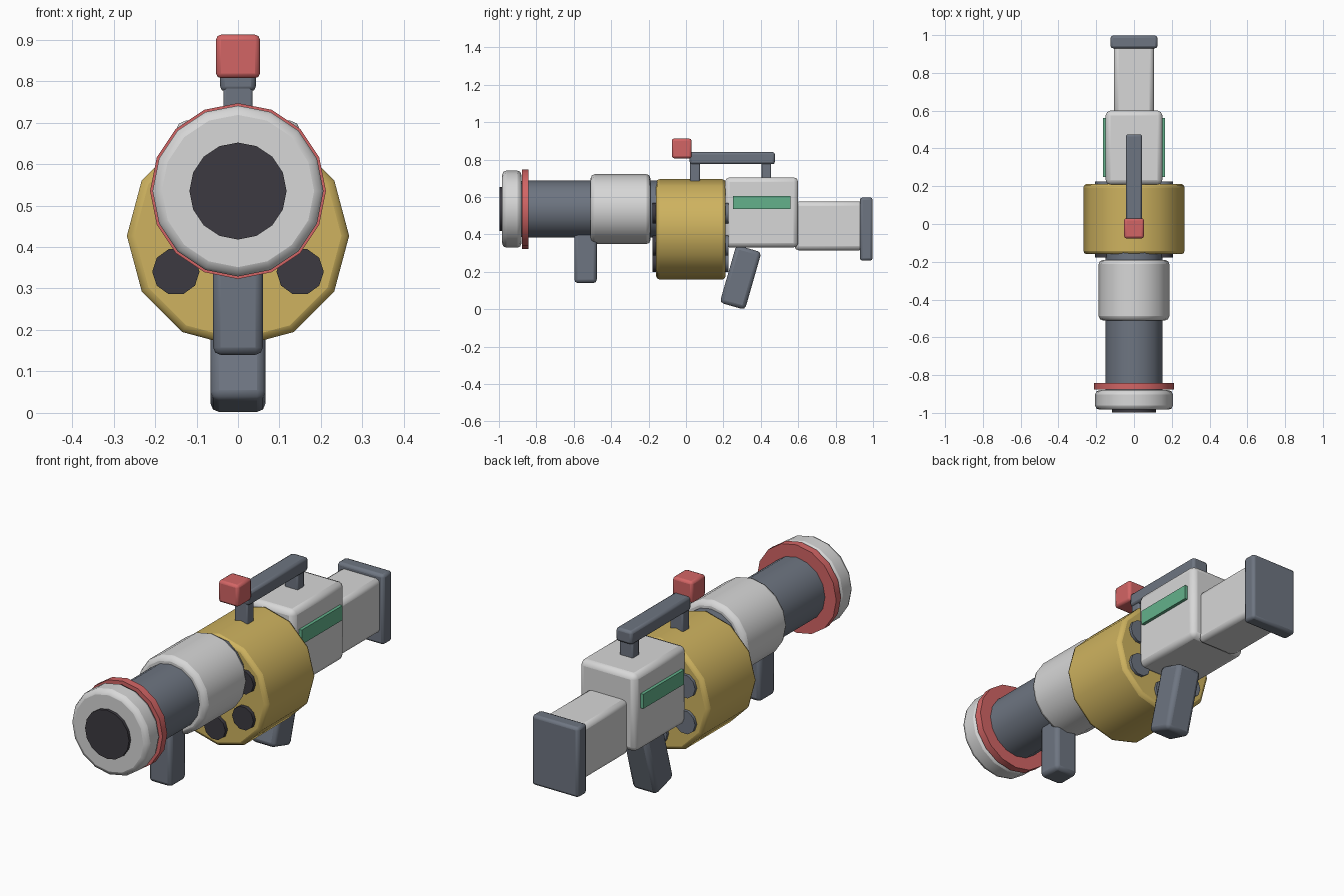
import bpy, bmesh, math
from mathutils import Matrix, Vector

if "Cube" in bpy.data.objects:
    bpy.data.objects.remove(bpy.data.objects["Cube"])


def mat(name, r, g, b):
    m = bpy.data.materials.new(name)
    m.diffuse_color = (r, g, b, 1)
    m.use_nodes = True
    m.node_tree.nodes["Principled BSDF"].inputs["Base Color"].default_value = m.diffuse_color
    return m


WHITE = mat("light grey", 0.68, 0.68, 0.68)
GREY = mat("slate grey", 0.155, 0.178, 0.22)
YELLOW = mat("mustard", 0.62, 0.45, 0.115)
RED = mat("soft red", 0.65, 0.13, 0.13)
GREEN = mat("mint green", 0.125, 0.44, 0.26)
BLACK = mat("charcoal", 0.045, 0.042, 0.052)


def finish(name, bm, material, bevel, segments=2):
    me = bpy.data.meshes.new(name)
    bm.to_mesh(me)
    bm.free()
    ob = bpy.data.objects.new(name, me)
    bpy.context.collection.objects.link(ob)
    me.materials.append(material)
    if bevel:
        b = ob.modifiers.new("bevel", 'BEVEL')
        b.width = bevel
        b.segments = segments
        b.limit_method = 'ANGLE'
        b.angle_limit = math.radians(50)
    bpy.context.view_layer.objects.active = ob
    for o in bpy.context.selected_objects:
        o.select_set(False)
    ob.select_set(True)
    bpy.ops.object.shade_smooth_by_angle(angle=math.radians(40))
    return ob


def box(name, x, y, z, material, bevel=0.02, tilt=0):
    """Box from (min, max) ranges, optionally tilted about x."""
    bm = bmesh.new()
    bmesh.ops.create_cube(bm, size=1)
    size = Vector((x[1] - x[0], y[1] - y[0], z[1] - z[0]))
    mid = Vector((sum(x) / 2, sum(y) / 2, sum(z) / 2))
    bmesh.ops.transform(bm, verts=bm.verts, matrix=Matrix.Translation(mid)
                        @ Matrix.Rotation(math.radians(tilt), 4, 'X') @ Matrix.Diagonal(size).to_4x4())
    return finish(name, bm, material, bevel)


def tube(name, y0, y1, r, z, material, sides=16, bevel=0.0, x=0):
    """Cylinder along y with a vertex on the x axis."""
    bm = bmesh.new()
    m = (Matrix.Translation((x, (y0 + y1) / 2, z)) @ Matrix.Rotation(math.pi / 2, 4, 'X')
         @ Matrix.Rotation(math.pi / 2, 4, 'Z'))
    bmesh.ops.create_cone(bm, cap_ends=True, segments=sides, radius1=r, radius2=r,
                          depth=y1 - y0, matrix=m)
    return finish(name, bm, material, bevel)


# Barrel and muzzle
AXIS = 0.535
tube("bore", -0.997, -0.95, 0.117, AXIS, BLACK)
tube("muzzle", -0.983, -0.88, 0.206, AXIS, WHITE, bevel=0.022)
tube("muzzle_ring", -0.877, -0.841, 0.212, AXIS, RED)
tube("ring_core", -0.9, -0.83, 0.15, AXIS, GREY)
tube("barrel", -0.86, -0.1, 0.152, AXIS, GREY)
tube("barrel_sleeve", -0.51, -0.19, 0.187, AXIS, WHITE, bevel=0.022)

# Drum with six chambers
DRUM_Z = 0.427
tube("drum", -0.16, 0.212, 0.268, DRUM_Z, YELLOW, sides=12, bevel=0.018)
for i in range(6):
    a = math.radians(30 + 60 * i)
    cx, cz = 0.173 * math.cos(a), DRUM_Z + 0.173 * math.sin(a)
    tube(f"chamber_mouth_{i}", -0.178, -0.1, 0.057, cz, BLACK, sides=10, x=cx)
    tube(f"chamber_cap_{i}", 0.15, 0.226, 0.057, cz, GREY, sides=10, x=cx)

# Receiver, side strips and stock
box("receiver", (-0.15, 0.15), (0.208, 0.6), (0.33, 0.705), WHITE, 0.025)
for s, side in ((-1, "left"), (1, "right")):
    box(f"strip_{side}", sorted((s * 0.14, s * 0.165)), (0.25, 0.56), (0.536, 0.606), GREEN, 0)
box("stock", (-0.105, 0.105), (0.58, 0.95), (0.315, 0.575), WHITE, 0.022)
box("butt_plate", (-0.124, 0.124), (0.93, 0.998), (0.26, 0.597), GREY, 0.013)

# Grips
box("pistol_grip", (-0.066, 0.066), (0.222, 0.362), (0.01, 0.33), GREY, 0.02, tilt=-16)
box("fore_grip", (-0.06, 0.06), (-0.597, -0.477), (0.14, 0.43), GREY, 0.018)

# Carry handle and sight
box("handle_bar", (-0.043, 0.043), (0.02, 0.475), (0.775, 0.84), GREY, 0.012)
box("handle_front_post", (-0.035, 0.035), (0.022, 0.074), (0.66, 0.79), GREY, 0.006)
box("handle_rear_post", (-0.035, 0.035), (0.405, 0.455), (0.68, 0.79), GREY, 0.006)
box("sight", (-0.053, 0.053), (-0.076, 0.03), (0.807, 0.912), RED, 0.012)
